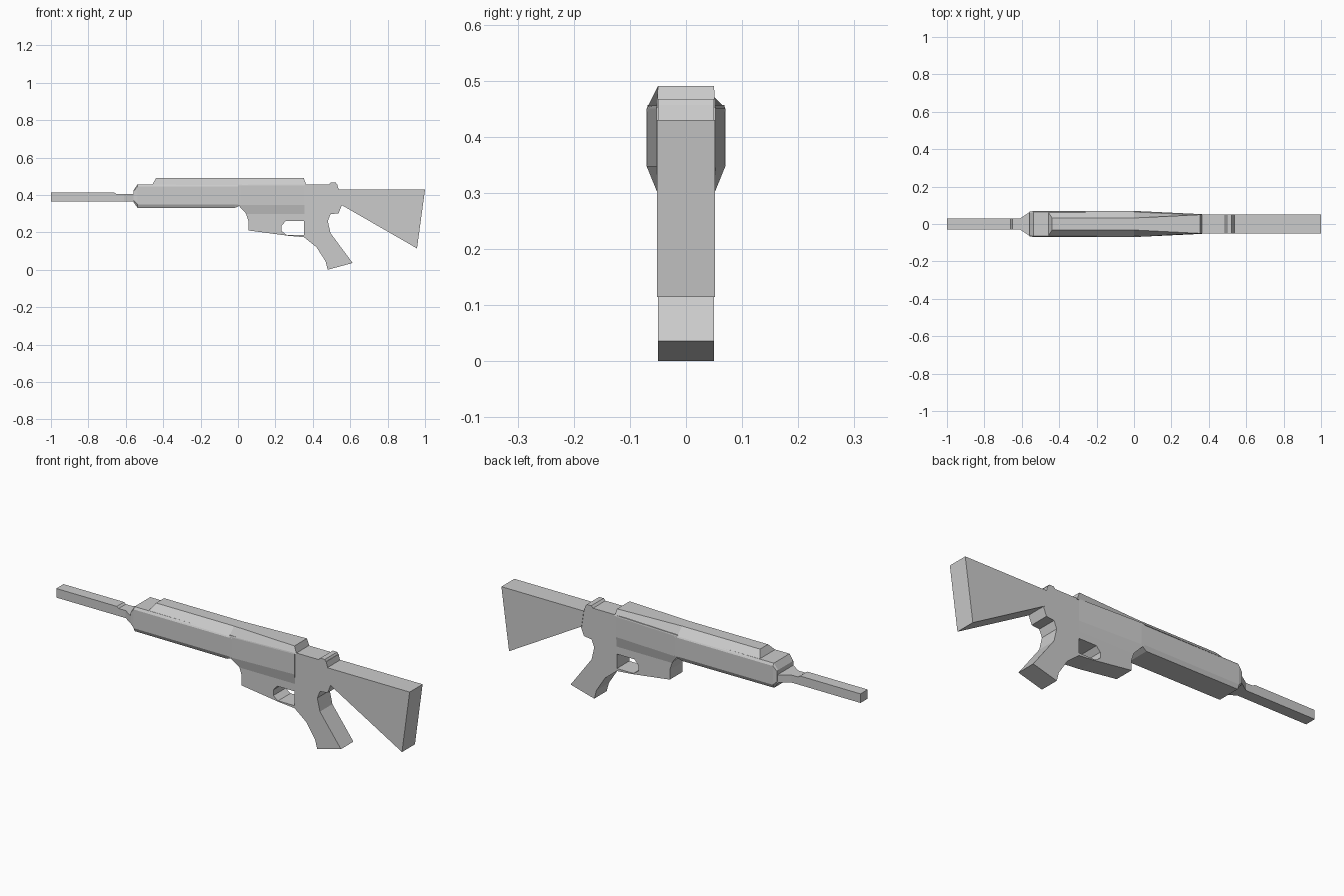
import bpy
import bmesh

cube = bpy.data.objects.get("Cube")
if cube:
    bpy.data.objects.remove(cube, do_unlink=True)

# One flat colour
grey = bpy.data.materials.new("light_grey")
grey.use_nodes = True
colour = (0.6, 0.6, 0.6, 1)
grey.diffuse_color = colour
grey.node_tree.nodes["Principled BSDF"].inputs["Base Color"].default_value = colour


def loft(name, rings):
    """Skin a list of rings (equal point counts) and cap both ends."""
    bm = bmesh.new()
    loops = [[bm.verts.new(p) for p in ring] for ring in rings]
    n = len(loops[0])
    for a, b in zip(loops, loops[1:]):
        for i in range(n):
            j = (i + 1) % n
            bm.faces.new((a[i], a[j], b[j], b[i]))
    bm.faces.new(loops[0])
    bm.faces.new(loops[-1])
    bmesh.ops.recalc_face_normals(bm, faces=bm.faces)
    mesh = bpy.data.meshes.new(name)
    bm.to_mesh(mesh)
    bm.free()
    mesh.materials.append(grey)
    obj = bpy.data.objects.new(name, mesh)
    bpy.context.collection.objects.link(obj)
    return obj


def plate(name, outline, half):
    """Side outline in x and z, given thickness across y."""
    return loft(name, [[(x, y, z) for x, z in outline] for y in (-half, half)])


def section(x, half_profile):
    """Cross-section at x, mirrored across y; an item may carry its own x."""
    pts = [(p[2] if len(p) > 2 else x, p[0], p[1]) for p in half_profile]
    return pts + [(px, -y, z) for px, y, z in reversed(pts)]


BODY = 0.05

# Barrel with its stepped neck flaring into the handguard
plate("barrel", [(-1, 0.366), (-0.61, 0.366), (-0.61, 0.404), (-0.65, 0.404),
                 (-0.66, 0.412), (-1, 0.412)], 0.029)
loft("barrel_neck", [section(-0.61, [(0.029, 0.404), (0.029, 0.366)]),
                     section(-0.555, [(0.066, 0.404), (0.066, 0.366)])])

# Handguard with a bevelled nose
full = [(0.063, 0.457), (0.07, 0.445), (0.07, 0.35), (0.06, 0.331)]
loft("handguard", [
    section(-0.558, [(0.058, 0.426), (0.066, 0.42), (0.066, 0.37), (0.056, 0.36)]),
    section(-0.537, full),
    section(-0.02, [(y, z - 0.002 * (z < 0.34)) for y, z in full]),
    section(0.015, full[:2] + [(0.07, 0.35), (0.068, 0.345)])])

# Receiver flanks narrowing towards the rear
loft("receiver_flank", [
    section(0.0, [(0.068, 0.457), (0.07, 0.45), (0.07, 0.347), (0.05, 0.298, 0.045)]),
    section(0.355, [(0.052, 0.457), (0.053, 0.45), (0.053, 0.347), (0.05, 0.298)])])

# Sloped top rail
loft("top_rail", [
    section(-0.46, [(0.032, 0.49, -0.438), (0.066, 0.452)]),
    section(0.0, [(0.032, 0.49), (0.069, 0.452)]),
    section(0.365, [(0.05, 0.49, 0.352), (0.052, 0.452)])])

# Receiver, with the trigger opening left between the parts below
plate("receiver", [(0.013, 0.345), (0.04, 0.308), (0.056, 0.26), (0.48, 0.26),
                   (0.495, 0.297), (0.538, 0.302), (0.555, 0.345),
                   (0.555, 0.43), (0.538, 0.43), (0.53, 0.457), (0.013, 0.457)], BODY)
plate("magazine_well", [(0.056, 0.26), (0.056, 0.21), (0.265, 0.182), (0.26, 0.187),
                        (0.233, 0.206), (0.233, 0.235), (0.255, 0.26)], BODY)
plate("trigger_guard", [(0.26, 0.187), (0.265, 0.182), (0.353, 0.174),
                        (0.353, 0.187)], BODY)
plate("grip", [(0.353, 0.26), (0.353, 0.174), (0.42, 0.12), (0.468, 0.045),
               (0.48, 0), (0.613, 0.036), (0.495, 0.195), (0.48, 0.26)], BODY)

# Rear sight ridge
plate("rear_sight", [(0.485, 0.455), (0.497, 0.467), (0.522, 0.467),
                     (0.531, 0.452), (0.531, 0.44), (0.485, 0.44)], BODY)

# Triangular stock
plate("stock", [(0.538, 0.43), (0.55, 0.348), (0.957, 0.114), (1, 0.43)], 0.052)
